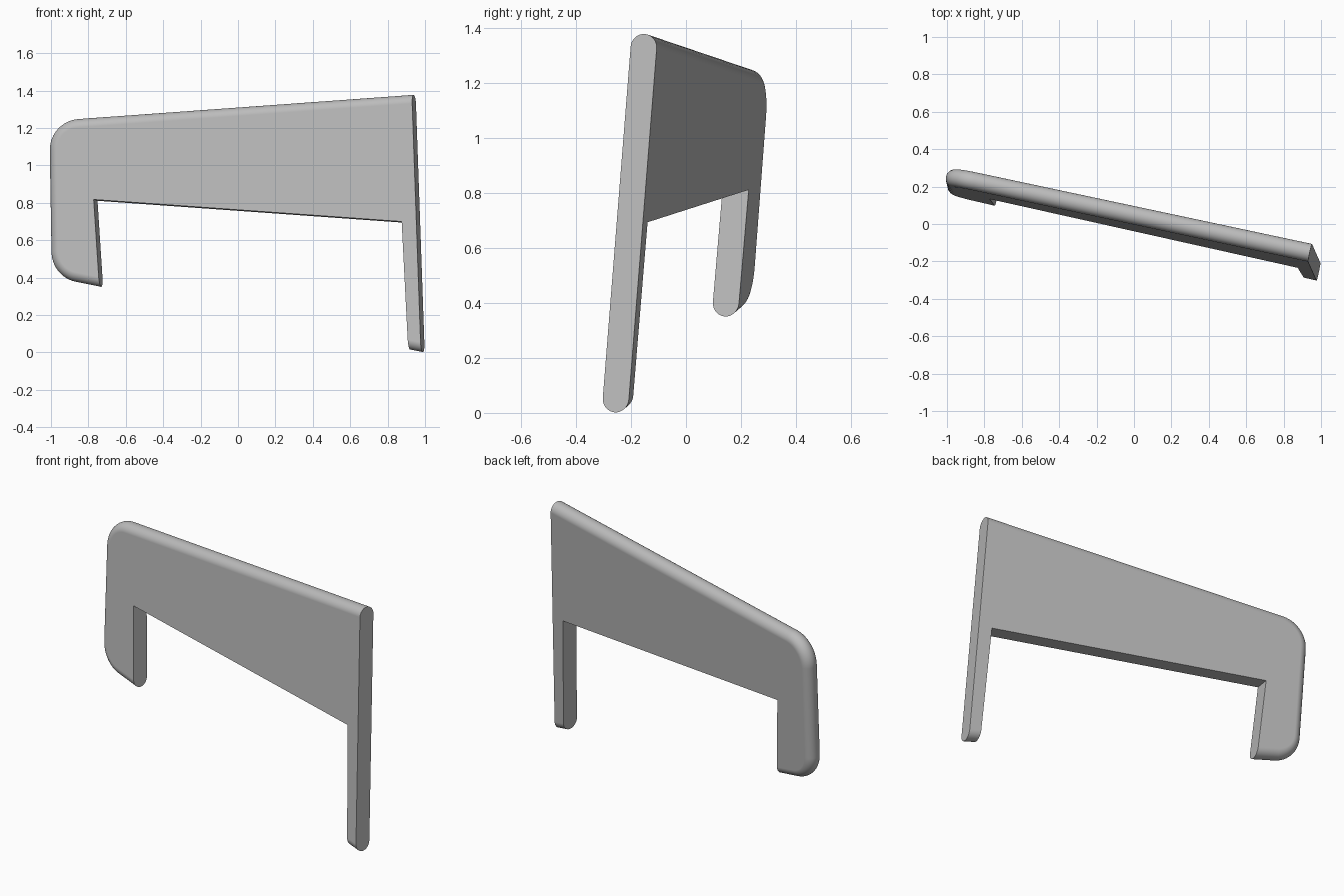
import bpy, bmesh, math
from mathutils import Vector

cube = bpy.data.objects.get("Cube")
if cube:
    bpy.data.objects.remove(cube, do_unlink=True)

# Tilted frame of the panel: origin at the long leg's foot
normal = Vector((0.213, 0.977, -0.07)).normalized()
up = Vector((-0.035, 0.079, 0.996))
up = (up - normal * up.dot(normal)).normalized()
along = normal.cross(up)
origin = Vector((0.988, -0.259, 0.002))
HALF = 0.0485
ROUND_STEPS, CORNER_STEPS = 8, 12

# Corners counter-clockwise: position, fillet radius, is the following edge rounded
corners = [
    ((0, 0), 0, False),
    ((0, 1.38), 0, True),
    ((-1.996, 1.341), 0.165, True),
    ((-2.011, 0.506), 0.165, True),
    ((-1.745, 0.439), 0, False),
    ((-1.759, 0.905), 0, False),
    ((-0.08, 0.701), 0, False),
    ((-0.069, 0.017), 0, True),
]


def outline(inset):
    """Panel outline with only the rounded edges moved inward."""
    count = len(corners)
    lines = []
    for i, (p, _, rounded) in enumerate(corners):
        p, q = Vector(p), Vector(corners[(i + 1) % count][0])
        d = (q - p).normalized()
        inward = Vector((-d.y, d.x))
        lines.append((p + inward * (inset if rounded else 0), d))
    points = []
    for i, (_, radius, _) in enumerate(corners):
        (p, d), (q, e) = lines[i - 1], lines[i]
        corner = p + d * ((q - p).cross(e) / d.cross(e))
        if not radius:
            points.append(corner)
            continue
        # Tangent arc in the corner
        r = radius - inset
        turn = d.angle_signed(e) * -1
        reach = r * math.tan(abs(turn) / 2)
        start = corner - d * reach
        side = Vector((-d.y, d.x)) * math.copysign(1, turn)
        for k in range(CORNER_STEPS + 1):
            t = abs(turn) * k / CORNER_STEPS
            points.append(start + side * (r * (1 - math.cos(t))) + d * (r * math.sin(t)))
    return points


# Stack outlines through the thickness to make the half-round rim
bm = bmesh.new()
rings = []
for k in range(-ROUND_STEPS, ROUND_STEPS + 1):
    a = math.pi / 2 * k / ROUND_STEPS
    rings.append([bm.verts.new(origin + along * p.x + up * p.y + normal * (HALF * math.sin(a)))
                  for p in outline(HALF * (1 - math.cos(a)))])
for low, high in zip(rings, rings[1:]):
    for i in range(len(low)):
        bm.faces.new((low[i - 1], low[i], high[i], high[i - 1]))
bm.faces.new(rings[0])
bm.faces.new(rings[-1])
bmesh.ops.recalc_face_normals(bm, faces=bm.faces)
mesh = bpy.data.meshes.new("bent_panel")
bm.to_mesh(mesh)
bm.free()

panel = bpy.data.objects.new("bent_panel", mesh)
bpy.context.collection.objects.link(panel)

# Plain grey
grey = bpy.data.materials.new("grey")
grey.use_nodes = True
grey.diffuse_color = (0.5, 0.5, 0.5, 1)
grey.node_tree.nodes["Principled BSDF"].inputs["Base Color"].default_value = (0.5, 0.5, 0.5, 1)
mesh.materials.append(grey)

bpy.context.view_layer.objects.active = panel
panel.select_set(True)
bpy.ops.object.shade_smooth_by_angle(angle=math.radians(35))
weighted = panel.modifiers.new("flat_sides", 'WEIGHTED_NORMAL')
weighted.keep_sharp = True
